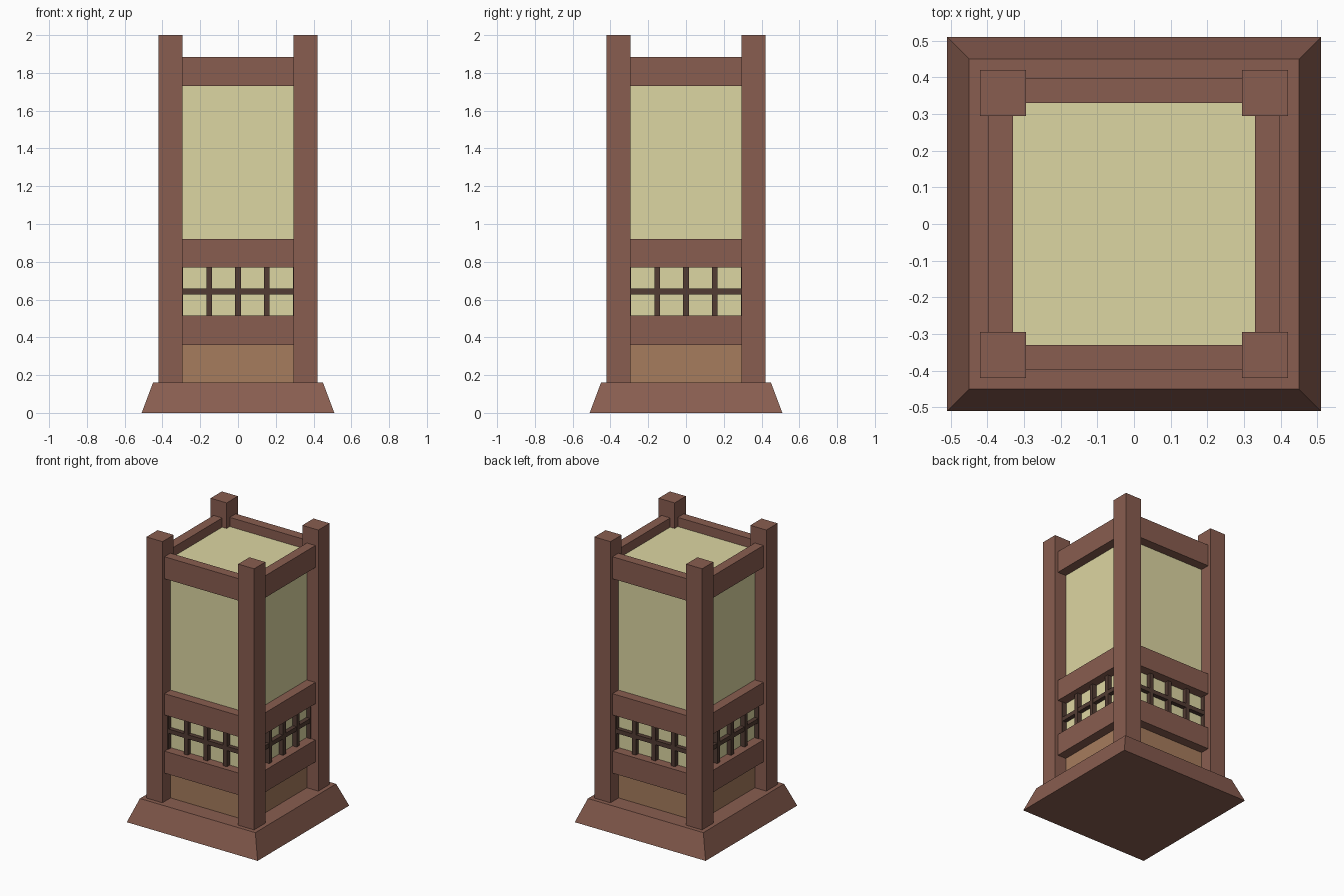
import bpy, bmesh
from math import pi
from mathutils import Matrix

if "Cube" in bpy.data.objects:
    bpy.data.objects.remove(bpy.data.objects["Cube"])


def material(name, rgb):
    m = bpy.data.materials.new(name)
    m.diffuse_color = (*rgb, 1)
    m.use_nodes = True
    m.node_tree.nodes["Principled BSDF"].inputs["Base Color"].default_value = m.diffuse_color
    return m


WOOD = material("wood", (0.25, 0.11, 0.08))
DARK = material("dark_wood", (0.085, 0.045, 0.033))
TAN = material("tan_wood", (0.38, 0.20, 0.11))
PAPER = material("paper", (0.72, 0.67, 0.36))


def box(name, x, y, z, mat, turn=0, top_scale=1):
    """Box from (min, max) ranges, turned about the z axis by quarter turns."""
    bm = bmesh.new()
    bmesh.ops.create_cube(bm, size=1)
    for v in bm.verts:
        s = top_scale if v.co.z > 0 else 1
        v.co = [r[0] + (c + 0.5) * (r[1] - r[0]) for r, c in zip((x, y, z), v.co)]
        v.co.x *= s
        v.co.y *= s
    bm.transform(Matrix.Rotation(turn * pi / 2, 4, 'Z'))
    me = bpy.data.meshes.new(name)
    bm.to_mesh(me)
    bm.free()
    me.materials.append(mat)
    ob = bpy.data.objects.new(name, me)
    bpy.context.collection.objects.link(ob)
    return ob


# sloped base
box("base", (-0.51, 0.51), (-0.51, 0.51), (0, 0.16), WOOD, top_scale=0.45 / 0.51)

# lower wooden body and paper shade
box("lower_panel", (-0.33, 0.33), (-0.33, 0.33), (0.16, 0.43), TAN)
box("paper_shade", (-0.33, 0.33), (-0.33, 0.33), (0.43, 1.82), PAPER)

for i, side in enumerate(("front", "right", "back", "left")):
    # corner post
    box(f"post_{i + 1}", (0.295, 0.42), (-0.42, -0.295), (0.16, 2.0), WOOD, i)
    # three horizontal rails
    for part, z in (("lower", (0.36, 0.515)), ("middle", (0.77, 0.92)), ("top", (1.73, 1.885))):
        box(f"{side}_{part}_rail", (-0.295, 0.295), (-0.397, -0.33), z, WOOD, i)
    # lattice bars
    box(f"{side}_lattice_crossbar", (-0.295, 0.295), (-0.36, -0.33), (0.628, 0.658), DARK, i)
    for k in range(-2, 3):
        x = k * 0.1525
        box(f"{side}_lattice_upright_{k + 3}", (x - 0.015, x + 0.015), (-0.362, -0.33),
            (0.515, 0.77), DARK, i)
